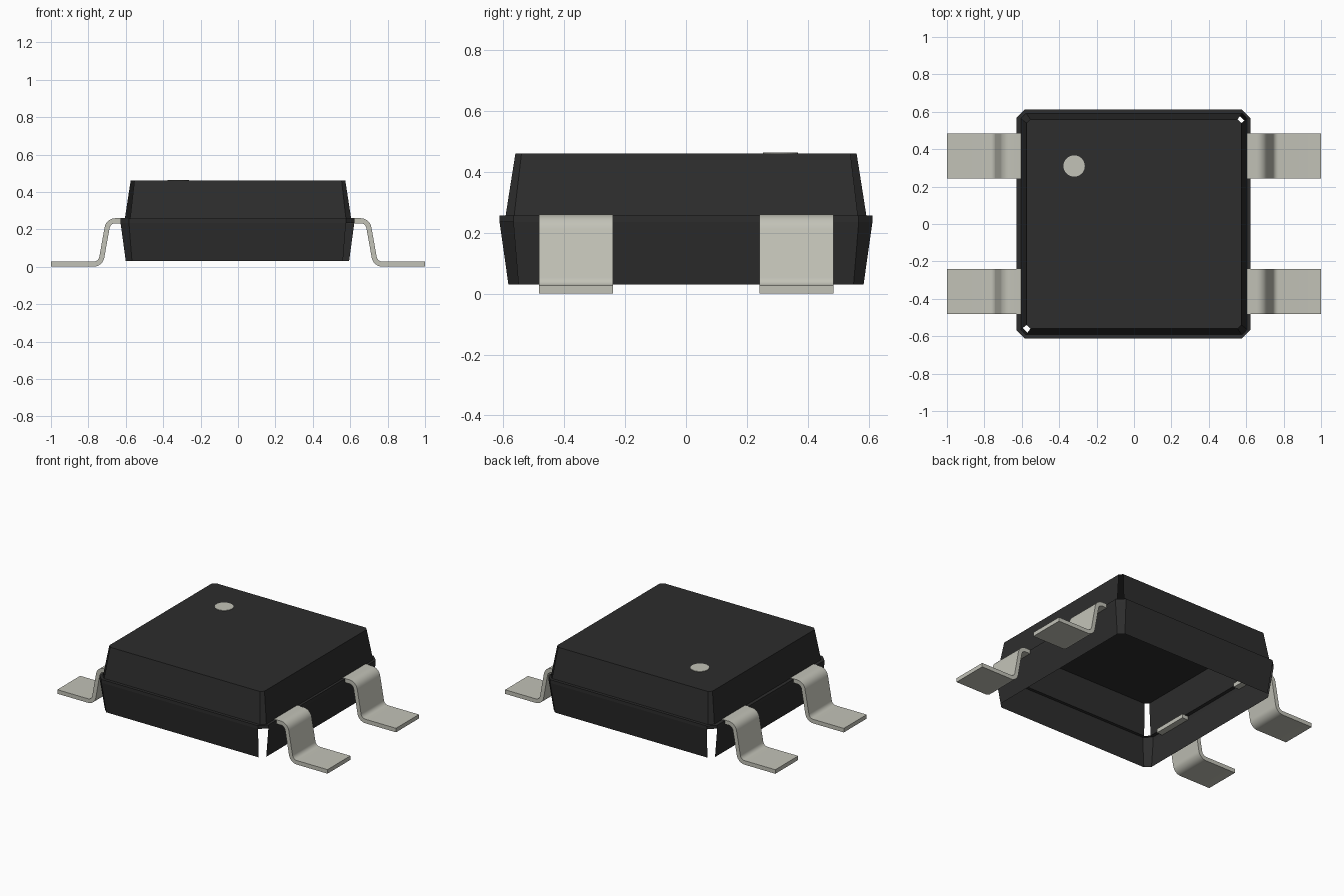
import bpy, bmesh, math
from mathutils import Vector

if "Cube" in bpy.data.objects:
    bpy.data.objects.remove(bpy.data.objects["Cube"])


def make_material(name, rgb):
    mat = bpy.data.materials.new(name)
    mat.use_nodes = True
    mat.diffuse_color = (*rgb, 1)
    mat.node_tree.nodes["Principled BSDF"].inputs["Base Color"].default_value = (*rgb, 1)
    return mat


black = make_material("black plastic", (0.026, 0.026, 0.026))
metal = make_material("tin metal", (0.54, 0.54, 0.475))


def add_object(name, bm, mat):
    mesh = bpy.data.meshes.new(name)
    bm.to_mesh(mesh)
    bm.free()
    mesh.materials.append(mat)
    ob = bpy.data.objects.new(name, mesh)
    bpy.context.collection.objects.link(ob)
    return ob


def ring(bm, cx, hx, hy, c, z):
    """Chamfered rectangle; side i -> i+1 is a corner when i is even."""
    pts = [(hx, hy - c), (hx - c, hy), (-hx + c, hy), (-hx, hy - c),
           (-hx, -hy + c), (-hx + c, -hy), (hx - c, -hy), (hx, -hy + c)]
    return [bm.verts.new((cx + x, y, z)) for x, y in pts]


def bridge(bm, low, high, skip=()):
    for i in range(8):
        if i not in skip:
            j = (i + 1) % 8
            bm.faces.new((low[i], low[j], high[j], high[i]))


# Corner sides: 0 = back left, 2 = back right, 4 = front right, 6 = front left
# Upper shell: closed top, two open corners
bm = bmesh.new()
foot = ring(bm, 0, 0.605, 0.592, 0.028, 0.257)
crown = ring(bm, 0, 0.574, 0.560, 0.02, 0.46)
bridge(bm, foot, crown, skip=(0, 4))
bm.faces.new(crown)
add_object("upper_shell", bm, black)

# Lower shell: open bottom, two open corners, upright lip and ledge
bm = bmesh.new()
base = ring(bm, -0.003, 0.597, 0.583, 0.033, 0.03)
lip_low = ring(bm, -0.003, 0.625, 0.612, 0.045, 0.235)
lip_top = ring(bm, -0.003, 0.625, 0.612, 0.045, 0.257)
ledge = ring(bm, 0, 0.605, 0.592, 0.028, 0.257)
bridge(bm, base, lip_low, skip=(2, 6))
bridge(bm, lip_low, lip_top)
bridge(bm, lip_top, ledge)
add_object("lower_shell", bm, black)

# Pin one marker
bm = bmesh.new()
bmesh.ops.create_cone(bm, cap_ends=True, segments=32, radius1=0.057, radius2=0.057, depth=0.004)
bmesh.ops.translate(bm, verts=bm.verts, vec=(-0.32, 0.31, 0.461))
add_object("pin_marker", bm, metal)


def filleted(points, radius, steps=8):
    """Round the inner corners of an open path, returning points and directions."""
    pts = [Vector(p) for p in points]
    out = [(pts[0], (pts[1] - pts[0]).normalized())]
    for a, b, c in zip(pts, pts[1:], pts[2:]):
        d1, d2 = (b - a).normalized(), (c - b).normalized()
        turn = d1.angle_signed(d2)          # positive is clockwise
        start = b - d1 * radius * math.tan(abs(turn) / 2)
        side = -math.copysign(1, turn)
        centre = start + Vector((-d1.y, d1.x)) * radius * side
        for k in range(steps + 1):
            ang = -turn * k / steps
            ca, sa = math.cos(ang), math.sin(ang)
            d = Vector((d1.x * ca - d1.y * sa, d1.x * sa + d1.y * ca))
            out.append((centre - Vector((-d.y, d.x)) * radius * side, d))
    out.append((pts[-1], (pts[-1] - pts[-2]).normalized()))
    return out


path = filleted([(0.585, 0.246), (0.693, 0.246), (0.735, 0.0135), (1.0, 0.0135)], 0.045)


# Gull-wing leads: a ribbon of constant thickness swept along the path
def lead(name, sx, yc, half=0.121, t=0.0135):
    bm = bmesh.new()
    loops = []
    for p, d in path:
        n = Vector((-d.y, d.x)) * t
        loops.append([bm.verts.new((sx * q.x, yc + s * half, q.y))
                      for q, s in ((p + n, -1), (p + n, 1), (p - n, 1), (p - n, -1))])
    for a, b in zip(loops, loops[1:]):
        for i in range(4):
            j = (i + 1) % 4
            bm.faces.new((a[i], a[j], b[j], b[i]))
    bm.faces.new(loops[0])
    bm.faces.new(loops[-1])
    bmesh.ops.recalc_face_normals(bm, faces=bm.faces)
    ob = add_object(name, bm, metal)
    bpy.ops.object.select_all(action='DESELECT')
    ob.select_set(True)
    bpy.context.view_layer.objects.active = ob
    bpy.ops.object.shade_smooth_by_angle(angle=math.radians(35))


for side, sx in (("left", 1), ("right", -1)):
    for end, yc in (("front", -0.361), ("back", 0.363)):
        lead(f"{end}_{side}_lead", sx, yc)
